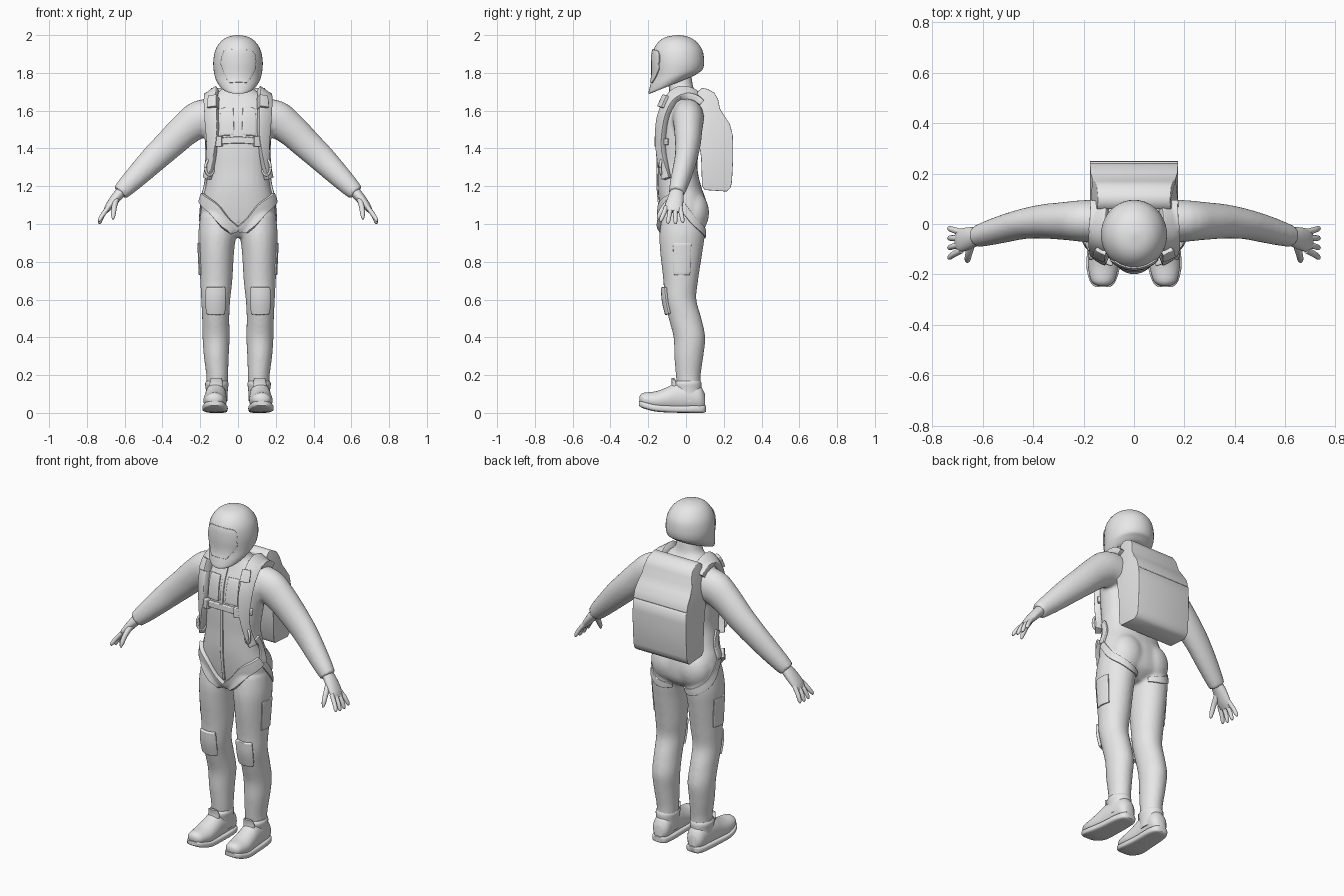
import bpy, bmesh
from math import cos, sin, pi, radians, copysign
from mathutils import Vector, Matrix
from mathutils.bvhtree import BVHTree

cube = bpy.data.objects.get("Cube")
if cube:
    bpy.data.objects.remove(cube)

grey = bpy.data.materials.new("plain_grey")
grey.use_nodes = True
grey.diffuse_color = (0.8, 0.8, 0.8, 1)
grey.node_tree.nodes["Principled BSDF"].inputs["Base Color"].default_value = (0.8, 0.8, 0.8, 1)
SIDES = (("left", 1), ("right", -1))
X, Y, Z = Vector((1, 0, 0)), Vector((0, 1, 0)), Vector((0, 0, 1))


def smooth_rows(rows, steps):
    """Pass a smooth curve through rows of numbers."""
    out = []
    for i in range(len(rows) - 1):
        a, b, c, d = (rows[min(max(k, 0), len(rows) - 1)] for k in range(i - 1, i + 3))
        for s in range(steps):
            t = s / steps
            out.append([q + 0.5 * t * (r - p + t * (2 * p - 5 * q + 4 * r - w + t * (3 * (q - r) + w - p)))
                        for p, q, r, w in zip(a, b, c, d)])
    return out + [list(rows[-1])]


def loft(bm, rings, frame=None, side=1, power=2.0, n=28, steps=4):
    """Skin elliptical rings (x, y, z, radius u, radius v, optional tilt)."""
    rows = smooth_rows(rings, steps)
    centres = [Vector(r[:3]) for r in rows]
    loops = []
    for i, r in enumerate(rows):
        if frame:
            u, v = frame
            if len(r) > 5:
                v = v + Z * r[5]
        else:
            t = (centres[min(i + 1, len(rows) - 1)] - centres[max(i - 1, 0)]).normalized()
            v = (Y - t * Y.dot(t)).normalized()
            u = v.cross(t)
        loop = []
        for k in range(n):
            c, s = cos(2 * pi * k / n), sin(2 * pi * k / n)
            c, s = (copysign(abs(q) ** (2 / power), q) for q in (c, s))
            p = centres[i] + u * (r[3] * c) + v * (r[4] * s)
            loop.append(bm.verts.new((p.x * side, p.y, p.z)))
        loops.append(loop)
    for a, b in zip(loops, loops[1:]):
        for k in range(n):
            bm.faces.new((a[k], a[(k + 1) % n], b[(k + 1) % n], b[k]))
    bm.faces.new(loops[0])
    bm.faces.new(loops[-1])


def finish(name, bm, *mods):
    """Turn a bmesh into a shaded object with its modifiers applied."""
    bmesh.ops.recalc_face_normals(bm, faces=bm.faces)
    mesh = bpy.data.meshes.new(name)
    bm.to_mesh(mesh)
    bm.free()
    ob = bpy.data.objects.new(name, mesh)
    bpy.context.collection.objects.link(ob)
    for kind, settings in mods:
        m = ob.modifiers.new(kind.lower(), kind)
        for key, value in settings.items():
            setattr(m, key, value)
    if mods:
        baked = bpy.data.meshes.new_from_object(ob.evaluated_get(bpy.context.evaluated_depsgraph_get()))
        ob.modifiers.clear()
        ob.data = baked
        baked.name = name
    ob.data.materials.clear()
    ob.data.materials.append(grey)
    bpy.ops.object.select_all(action='DESELECT')
    ob.select_set(True)
    bpy.context.view_layer.objects.active = ob
    bpy.ops.object.shade_smooth_by_angle(angle=radians(45))
    return ob


def tree_of(ob):
    return BVHTree.FromPolygons([v.co for v in ob.data.vertices], [p.vertices for p in ob.data.polygons])


def ribbon(name, tree, points, thick, side=1, lift=0.3):
    """Lay a band along points (x, y, z, width) onto a surface."""
    rows = smooth_rows(points, 7)
    cs = [Vector((r[0] * side, r[1], r[2])) for r in rows]
    bm, grid = bmesh.new(), []
    for i, r in enumerate(rows):
        t = (cs[min(i + 1, len(cs) - 1)] - cs[max(i - 1, 0)]).normalized()
        w = t.cross(tree.find_nearest(cs[i])[1]).normalized()
        line = []
        for k in range(-4, 5):
            loc, nor = tree.find_nearest(cs[i] + w * (r[3] * k / 8))[:2]
            line.append(bm.verts.new(loc + nor * thick * lift))
        grid.append(line)
    for a, b in zip(grid, grid[1:]):
        for k in range(8):
            bm.faces.new((a[k], a[k + 1], b[k + 1], b[k]))
    return finish(name, bm, ('SOLIDIFY', dict(thickness=thick, offset=0)),
                  ('BEVEL', dict(width=thick * 0.3, segments=2, limit_method='ANGLE', angle_limit=radians(50))))


# Jumpsuit: torso, legs and sleeves fused into one skin
suit = bmesh.new()
torso = [(0.93, -.02, .05, .06), (0.98, -.01, .15, .11), (1.05, -.01, .195, .125), (1.13, -.02, .19, .125),
         (1.2, -.035, .172, .115), (1.3, -.045, .16, .105), (1.4, -.04, .17, .112), (1.5, -.03, .18, .118),
         (1.58, -.02, .18, .115), (1.65, -.01, .165, .095), (1.69, -.015, .12, .075), (1.72, -.025, .08, .065),
         (1.77, -.035, .066, .066), (1.83, -.04, .06, .06)]
loft(suit, [(0, y, z, a, b) for z, y, a, b in torso], (X, Y), power=2.3)
leg = [(.105, -.015, 1.05, .095, .11), (.11, -.02, .95, .1, .12), (.114, -.025, .85, .093, .112),
       (.115, -.028, .7, .085, .092), (.118, -.03, .6, .077, .085), (.118, -.005, .5, .072, .087),
       (.116, .018, .4, .072, .084), (.115, .015, .3, .066, .077), (.11, .012, .2, .058, .066),
       (.11, .015, .13, .056, .062)]
arm = [(.12, .01, 1.56, .1, .085), (.2, .012, 1.555, .1, .083), (.28, .012, 1.5, .088, .075),
       (.36, .01, 1.425, .08, .068), (.44, 0, 1.35, .073, .06), (.52, -.02, 1.27, .063, .055),
       (.59, -.04, 1.2, .052, .048), (.625, -.05, 1.165, .044, .042)]
for _, s in SIDES:
    loft(suit, leg, (X, Y), s)
    loft(suit, arm, None, s)
    bmesh.ops.create_uvsphere(suit, u_segments=24, v_segments=16, radius=1, matrix=Matrix.Translation(
        (.085 * s, .04, 1.06)) @ Matrix.Diagonal((.1, .082, .115, 1)))
jumpsuit = finish("jumpsuit", suit, ('REMESH', dict(mode='VOXEL', voxel_size=0.01)),
                  ('SMOOTH', dict(factor=0.5, iterations=5)))
body = tree_of(jumpsuit)

# Helmet with a tilted lower rim, and its visor
bm = bmesh.new()
loft(bm, [(0, -.04, 2.0, .008, .008, 0), (0, -.045, 1.99, .055, .06, 0), (0, -.045, 1.965, .092, .1, 0),
          (0, -.043, 1.92, .12, .13, 0), (0, -.042, 1.86, .131, .138, 0), (0, -.045, 1.8, .127, .134, .15),
          (0, -.06, 1.765, .116, .132, .3), (0, -.075, 1.738, .095, .122, .4), (0, -.07, 1.742, .07, .09, .4)],
     (X, Y), n=40)
helmet = finish("helmet", bm)
ribbon("visor", tree_of(helmet), [(0, -.17, 1.925, .19), (0, -.18, 1.88, .26), (0, -.18, 1.82, .24),
                                  (0, -.19, 1.75, .1)], .008)

# Backpack: side profile pushed across, narrower at the top
bm = bmesh.new()
profile = [(.06, 1.7), (.085, 1.72), (.115, 1.715), (.15, 1.695), (.17, 1.66), (.18, 1.61), (.205, 1.57),
           (.232, 1.53), (.243, 1.49), (.239, 1.485), (.247, 1.478), (.25, 1.42), (.25, 1.35), (.243, 1.22),
           (.235, 1.19), (.215, 1.172), (.1, 1.18), (.085, 1.2), (.08, 1.35), (.06, 1.5)]
half = [.175 - max(0, z - 1.56) * .2 for _, z in profile]
ends = [[bm.verts.new((h * s, y, z)) for h, (y, z) in zip(half, profile)] for s in (-1, 1)]
for end in ends:
    bm.faces.new(end)
for k in range(len(profile)):
    j = (k + 1) % len(profile)
    bm.faces.new((ends[0][k], ends[0][j], ends[1][j], ends[1][k]))
finish("backpack", bm, ('BEVEL', dict(width=.01, segments=3, limit_method='ANGLE', angle_limit=radians(50))))

# Harness bands and zip down the middle
ribbon("zip_cover", body, [(0, -.1, 1.68, .018), (0, -.16, 1.5, .018), (0, -.16, 1.25, .018),
                           (0, -.15, 1.0, .018)], .008)
ribbon("chest_strap", body, [(-.17, -.1, 1.435, .035), (-.09, -.15, 1.44, .035), (0, -.16, 1.445, .035),
                             (.09, -.15, 1.44, .035), (.17, -.1, 1.435, .035)], .018)
for word, s in SIDES:
    ribbon(word + "_shoulder_strap", body, [(.14, .1, 1.66, .07), (.145, .04, 1.7, .07), (.145, -.04, 1.7, .075),
           (.145, -.11, 1.62, .075), (.14, -.14, 1.5, .07), (.145, -.14, 1.38, .05), (.16, -.1, 1.24, .04)],
           .034, s, .5)
    ribbon(word + "_chest_pad", body, [(.06, -.13, 1.62, .07), (.06, -.16, 1.47, .08)], .009, s)
    ribbon(word + "_buckle", body, [(.14, -.12, 1.69, .05), (.14, -.14, 1.62, .055)], .05, s, .5)
    ribbon(word + "_strap_clip", body, [(.1, -.15, 1.465, .035), (.1, -.15, 1.41, .035)], .03, s, .4)
    ribbon(word + "_side_strap", body, [(.165, -.06, 1.27, .035), (.18, -.03, 1.2, .035),
                                        (.19, -.04, 1.12, .05)], .014, s)
    ribbon(word + "_groin_strap", body, [(.19, -.06, 1.14, .05), (.13, -.13, 1.08, .065),
                                         (.06, -.15, 1.0, .055), (0, -.15, .955, .04)], .024, s, .45)
    ribbon(word + "_seat_strap", body, [(.2, -.04, 1.12, .04), (.2, .04, 1.02, .04), (.12, .1, .95, .04),
                                        (.04, .07, .94, .03)], .009, s)
    ribbon(word + "_thigh_pocket", body, [(.21, -.02, .9, .1), (.21, -.02, .73, .1)], .009, s)
    ribbon(word + "_knee_pad", body, [(.118, -.13, .665, .13), (.118, -.13, .6, .15), (.118, -.1, .52, .12)],
           .018, s, .35)

    # Release handle ring at the ribs
    bm = bmesh.new()
    loft(bm, [(.15 + .022 * cos(a), -.125 - .012 * cos(a), 1.3 + .042 * sin(a), .007, .007)
              for a in (2 * pi * k / 16 for k in range(17))], None, s, n=10, steps=1)
    finish(word + "_release_handle", bm)

    # Hand: palm, four fingers and thumb
    bm = bmesh.new()
    loft(bm, [(.61, -.045, 1.18, .03, .034), (.65, -.055, 1.135, .026, .043), (.685, -.065, 1.09, .02, .046),
              (.702, -.07, 1.065, .012, .038)], None, s, n=18)
    for k in range(4):
        y, tip = -.032 - .024 * k, (.006, 0, .002, .012)[k]
        loft(bm, [(.685, y, 1.09, .012, .013), (.715, y - .008 * (k - 1), 1.05, .012, .012),
                  (.731, y - .014 * (k - 1), 1.012 + tip, .01, .01),
                  (.734, y - .016 * (k - 1), 1.0 + tip, .004, .004)], None, s, n=12)
    loft(bm, [(.645, -.075, 1.13, .016, .02), (.655, -.115, 1.09, .014, .015), (.66, -.14, 1.05, .012, .012),
              (.662, -.15, 1.025, .005, .005)], None, s, n=12)
    finish(word + "_hand", bm)

    # Boot: foot, ankle shaft, tongue and sole
    bm = bmesh.new()
    loft(bm, [(.124, -.245, .072, .02, .018), (.124, -.225, .07, .046, .036), (.122, -.16, .064, .061, .05),
              (.12, -.1, .072, .06, .064), (.118, -.05, .082, .057, .078), (.115, .02, .085, .055, .08),
              (.112, .075, .075, .05, .068), (.112, .1, .06, .028, .04)], (X, Z), s)
    loft(bm, [(.113, .012, .06, .056, .075), (.112, .01, .12, .058, .072), (.112, .008, .155, .062, .074),
              (.112, .01, .17, .055, .066)], (X, Y), s)
    loft(bm, [(.115, -.06, .1, .03, .03), (.115, -.06, .15, .036, .016), (.115, -.07, .185, .028, .008)],
         (X, Y), s)
    finish(word + "_boot", bm)
    bm = bmesh.new()
    loft(bm, [(.124, -.25, .05, .03, .012), (.124, -.225, .042, .052, .018), (.122, -.16, .026, .067, .019),
              (.118, -.06, .02, .062, .019), (.114, .04, .02, .058, .02), (.112, .09, .02, .045, .02),
              (.112, .105, .022, .025, .016)], (X, Z), s, power=4)
    finish(word + "_sole", bm)
